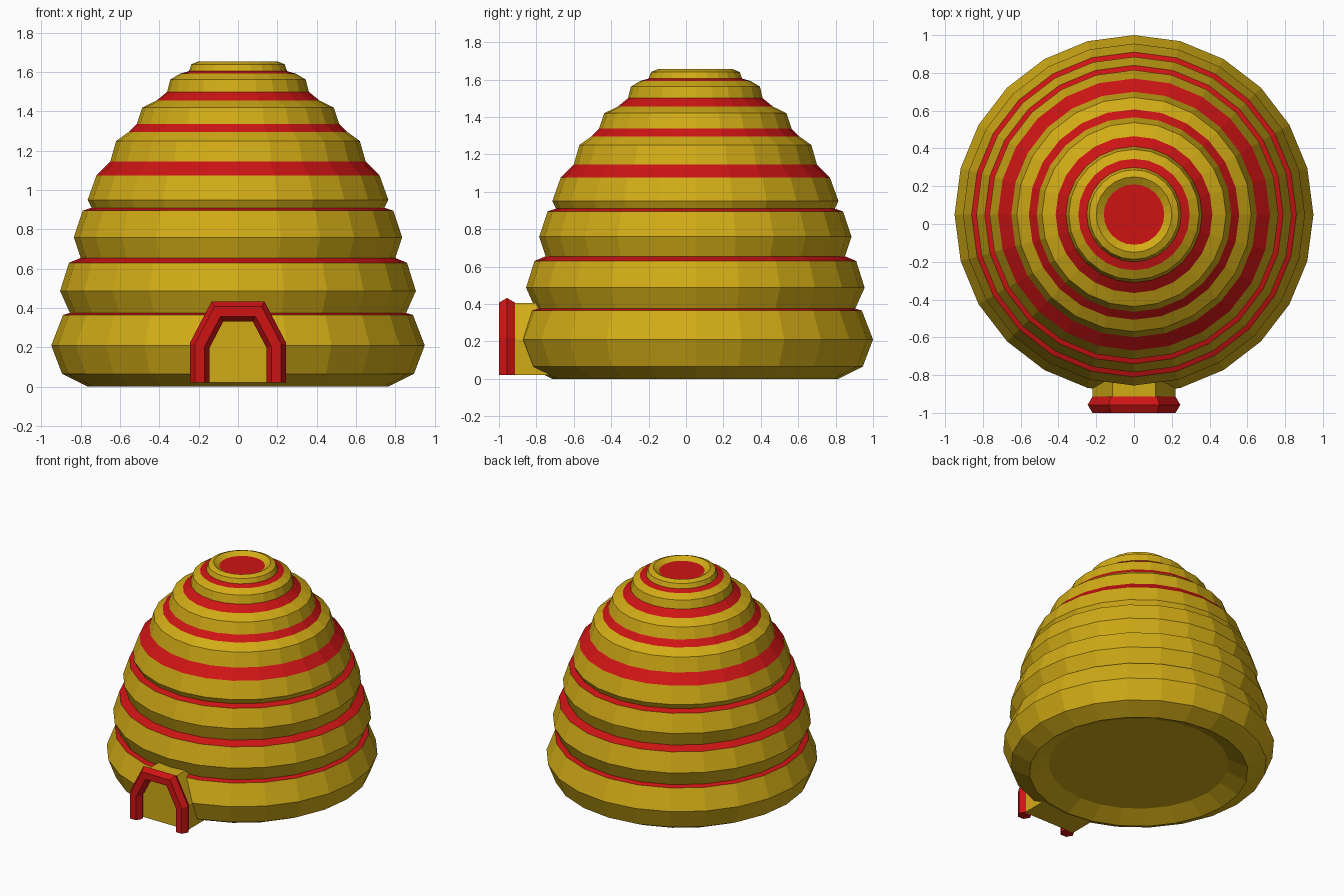
import bpy, bmesh, math
from mathutils import Vector

if "Cube" in bpy.data.objects:
    bpy.data.objects.remove(bpy.data.objects["Cube"])


def material(name, rgb):
    m = bpy.data.materials.new(name)
    m.diffuse_color = (*rgb, 1)
    m.use_nodes = True
    m.node_tree.nodes["Principled BSDF"].inputs["Base Color"].default_value = m.diffuse_color
    return m


straw = material("straw", (0.64, 0.41, 0.008))
red = material("red", (0.62, 0.007, 0.007))


def finish(bm, name, mats):
    bmesh.ops.recalc_face_normals(bm, faces=bm.faces)
    mesh = bpy.data.meshes.new(name)
    bm.to_mesh(mesh)
    bm.free()
    for m in mats:
        mesh.materials.append(m)
    ob = bpy.data.objects.new(name, mesh)
    bpy.context.collection.objects.link(ob)
    return ob


def skin(bm, rings, reds=()):
    """Join closed rings of points into a capped skin; return nothing."""
    loops = [[bm.verts.new(p) for p in ring] for ring in rings]
    n = len(loops[0])
    for k, (a, b) in enumerate(zip(loops, loops[1:])):
        for i in range(n):
            j = (i + 1) % n
            f = bm.faces.new((a[i], a[j], b[j], b[i]))
            f.material_index = 1 if k in reds else 0
    bm.faces.new(loops[0])
    bm.faces.new(loops[-1]).material_index = 1 if len(loops) - 1 in reds else 0


# Hive body: (radius, height, band above this point is red)
profile = [
    (0.63, 0.065, 0), (0.765, 0.0, 0), (0.895, 0.065, 0), (0.95, 0.21, 0),
    (0.89, 0.365, 1), (0.855, 0.375, 0), (0.905, 0.487, 0),
    (0.86, 0.63, 1), (0.80, 0.655, 0), (0.835, 0.76, 0),
    (0.79, 0.895, 1), (0.745, 0.91, 0), (0.765, 0.95, 0),
    (0.72, 1.075, 1), (0.65, 1.145, 0), (0.62, 1.25, 0),
    (0.557, 1.295, 1), (0.515, 1.337, 0), (0.487, 1.42, 0),
    (0.415, 1.455, 1), (0.36, 1.50, 0), (0.345, 1.562, 0),
    (0.295, 1.592, 1), (0.25, 1.605, 0), (0.237, 1.64, 0),
    (0.20, 1.655, 0), (0.16, 1.63, 1),
]
N = 24
rings = [[(r * math.cos(math.tau * i / N), 0.05 + r * math.sin(math.tau * i / N), z)
          for i in range(N)] for r, z, _ in profile]
bm = bmesh.new()
skin(bm, rings, {k for k, p in enumerate(profile) if p[2]})
finish(bm, "hive_body", [straw, red])

# Entrance porch running back into the hive
outline = [(-0.22, 0.02), (-0.22, 0.21), (-0.115, 0.405),
           (0.115, 0.405), (0.22, 0.21), (0.22, 0.02)]
bm = bmesh.new()
skin(bm, [[(x, y, z) for x, z in outline] for y in (-0.925, -0.70)])
finish(bm, "entrance_porch", [straw])

# Hexagonal red moulding swept with mitred corners around the doorway
path = [Vector(p) for p in ((-0.195, 0.02), (-0.195, 0.21), (-0.105, 0.382),
                            (0.105, 0.382), (0.195, 0.21), (0.195, 0.02))]
normals = []
for a, b in zip(path, path[1:]):
    d = (b - a).normalized()
    normals.append(Vector((-d.y, d.x)))
rings = []
for k, p in enumerate(path):
    n0, n1 = normals[max(k - 1, 0)], normals[min(k, len(normals) - 1)]
    m = (n0 + n1) / (1 + n0.dot(n1))
    ring = []
    for s in range(6):
        t = math.tau * s / 6
        q = p + m * 0.05 * math.cos(t)
        ring.append((q.x, -0.957 + 0.05 * math.sin(t), q.y))
    rings.append(ring)
bm = bmesh.new()
skin(bm, rings)
finish(bm, "entrance_frame", [red])
